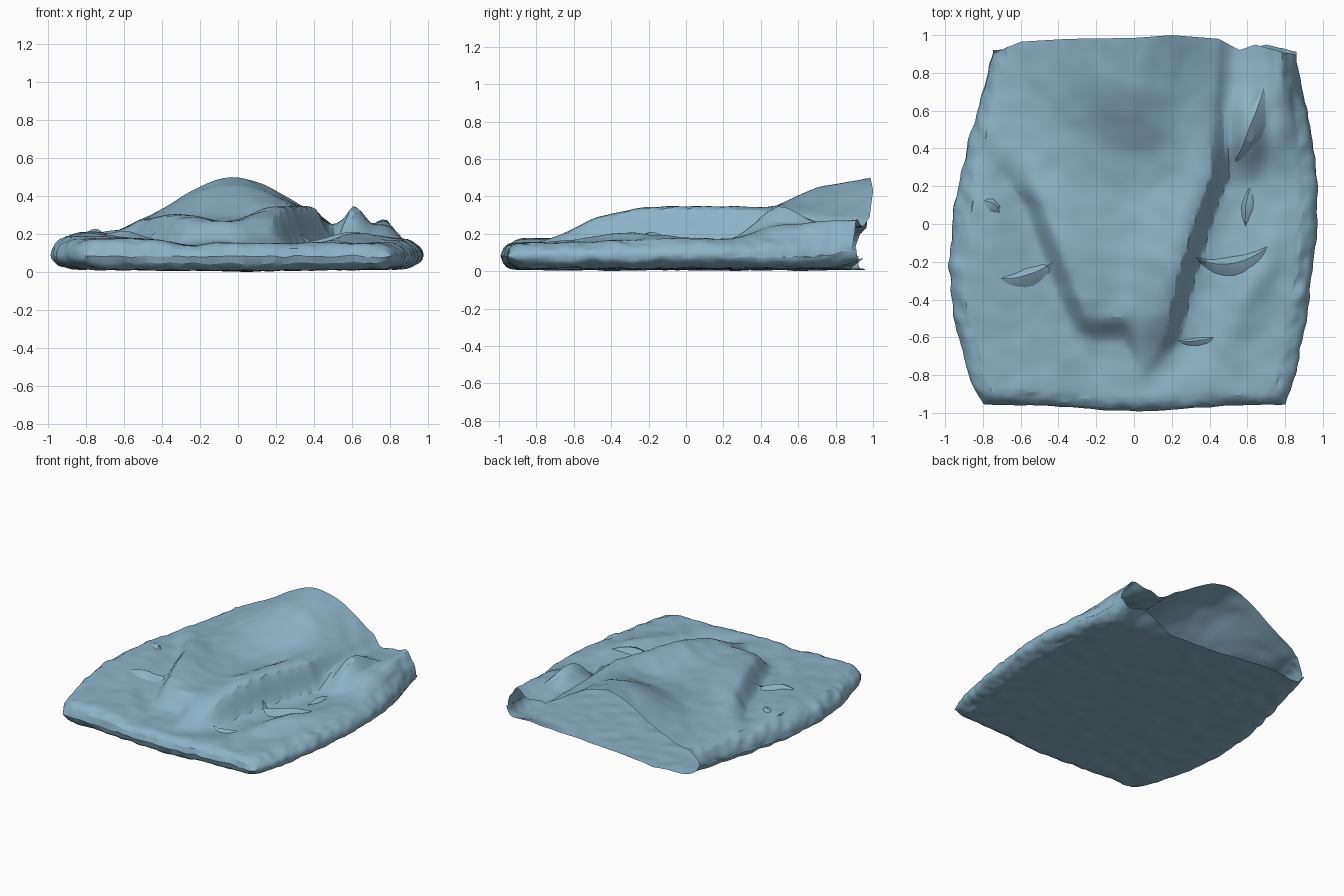
import bpy, bmesh, math, random
from mathutils import Vector, noise

if "Cube" in bpy.data.objects:
    bpy.data.objects.remove(bpy.data.objects["Cube"])

random.seed(3)


def smooth(a, b, t):
    t = max(0.0, min(1.0, (t - a) / (b - a)))
    return t * t * (3 - 2 * t)


def curve(points, t):
    """Piecewise-linear lookup through (t, value) points."""
    if t <= points[0][0]:
        return points[0][1]
    for (a, p), (b, q) in zip(points, points[1:]):
        if t <= b:
            return p + (q - p) * (t - a) / (b - a)
    return points[-1][1]


def bump(x, y, cx, cy, rx, ry, angle=0.0):
    c, s = math.cos(angle), math.sin(angle)
    dx, dy = x - cx, y - cy
    u, v = (dx * c + dy * s) / rx, (dy * c - dx * s) / ry
    return math.exp(-u * u - v * v)


# Bag outline and the edges of the raised centre, seen from above
LEFT = [(-.97, -.80), (-.85, -.86), (-.5, -.955), (-.2, -.98), (.1, -.95),
        (.4, -.89), (.6, -.835), (.95, -.745)]
RIGHT = [(-.97, .80), (-.8, .86), (-.4, .925), (0, .97), (.25, .97), (.55, .935), (.9, .86)]
TOP_BACK = [(-.75, .90), (-.6, .965), (-.35, .98), (0, .985), (.2, 1.0), (.45, .98), (.56, .92),
            (.64, .95), (.86, .89)]
BASE_BACK = [(-.75, .92), (-.4, .96), (0, .90), (.4, .87), (.7, .95), (.86, .91)]
WALL_L = [(-.7, -.18), (-.55, -.29), (-.2, -.43), (.1, -.54), (.4, -.74), (1, -.78)]
WALL_R = [(-.92, -.06), (-.75, .12), (-.6, .21), (-.3, .28), (0, .37), (.25, .46), (1, .51)]
RIDGE_R = [(-.9, .19), (-.7, .23), (-.6, .27), (-.4, .32), (-.2, .36), (.3, .36), (.6, .35), (1, .30)]
RIDGE_L = [(-.6, .25), (-.4, .30), (-.15, .32), (.1, .30), (.5, .24), (1, .22)]


def cloth_height(x, y):
    xl, xr = curve(WALL_L, y), curve(WALL_R, y)
    # Raised centre with a ridge along each side and a shallow trough
    zl, zr = curve(RIDGE_L, y), curve(RIDGE_R, y)
    mid = .245 + .025 * smooth(-.6, -.1, y) - .05 * smooth(-.6, -.85, y)
    plateau = mid
    plateau += (zl - mid) * math.exp(-((x - xl - .13) / .15) ** 2)
    plateau += (zr - mid) * math.exp(-((x - xr + .11) / .16) ** 2)
    # Billowing mouth
    rise = smooth(.3, .75, y + .3 * x) * .45 + max(0, min(1, (y - .2) / .78)) * .55
    lip = .205 + .305 * math.exp(-((x + .02) / .43) ** 2)
    plateau += (lip - plateau) * rise
    # Side flanks, sunken beside the walls and thinner at front right
    back_right = smooth(.2, .5, y) * smooth(.4, .5, x)
    flank = .165 + .02 * smooth(-.8, 0, y) + .022 * smooth(.1, -.6, x)
    flank -= .03 * math.exp(-((x - xr - .12) / .12) ** 2) * smooth(-.95, -.6, y) * (1 - back_right)
    flank -= .025 * math.exp(-((x - xl + .08) / .10) ** 2) * (1 - smooth(.2, .5, y))
    flank += .06 * back_right * (1 - smooth(.74, .9, x))
    flank += .06 * bump(x, y, .80, .95, .08, .40) + .085 * bump(x, y, .61, .50, .08, .22)
    flank += .04 * bump(x, y, .62, -.35, .09, .30, -.5) + .02 * bump(x, y, -.75, 0, .12, .4)
    steep = smooth(.1, .5, y)
    mask = smooth(xl - .05 - .02 * steep, xl + .07 + .2 * steep, x)
    mask *= 1 - smooth(xr - .06, xr + .05, x)
    # Front end: steep on the left, a long ramp on the right
    ramp = smooth(-.06, .06, x)
    mask *= smooth(-.64 - .24 * ramp, -.48 + .03 * ramp, y)
    return flank + (plateau - flank) * mask


def rim(d, r):
    d = max(0.0, min(1.0, d / r))
    return math.sqrt(1 - (1 - d) ** 2)


# One cloth bag: top and bottom sheets joined at both sides and the front
NU, NV = 110, 90
bm = bmesh.new()
for is_top in (True, False):
    rows = []
    for j in range(NV + 1):
        t = j / NV
        v = .6 * t + .4 * t * t * (2 - t)
        row = []
        for i in range(NU + 1):
            s = -1 + 2 * i / NU
            u = .55 * math.sin(s * math.pi / 2) + .45 * (s * 1.5 - .5 * s ** 3)
            y_guess = -.97 + 1.92 * v
            xl, xr = curve(LEFT, y_guess), curve(RIGHT, y_guess)
            x = (xl + xr) / 2 + u * (xr - xl) / 2
            back = curve(TOP_BACK if is_top or abs(s) == 1 else BASE_BACK, x)
            front = -.955 - .035 * math.exp(-(x / .4) ** 2)
            y = front + (back - front) * v
            f = rim(min(x - xl, xr - x), .12) * rim(y - front, .09)
            n = noise.noise(Vector((x * 9, y * 9, 3 if is_top else 8)))
            seam = .095 + .04 * smooth(.7, .92, y) * smooth(.4, .8, x)
            if is_top:
                z = seam + (cloth_height(x, y) + .007 * n - seam) * f
            else:
                curl = .05 * smooth(.76, .95, y) * math.exp(-((x - .68) / .16) ** 2)
                z = seam + (.02 + .012 * abs(x) + .009 * n + curl - seam) * f
            if f < .95:      # crumpled seam
                k = noise.noise_vector(Vector((x * 14, y * 14, z * 14))) * .010
                x, y, z = x + k.x, y + k.y * .5, z + k.z
            row.append(bm.verts.new((x, y, z)))
        rows.append(row)
    for j in range(NV):
        for i in range(NU):
            q = [rows[j][i], rows[j][i + 1], rows[j + 1][i + 1], rows[j + 1][i]]
            bm.faces.new(q if is_top else q[::-1])
bmesh.ops.remove_doubles(bm, verts=bm.verts[:], dist=.0004)
bmesh.ops.triangulate(bm, faces=bm.faces[:])

cloth = bpy.data.materials.new("blue_cloth")
cloth.diffuse_color = (.26, .45, .57, 1)
cloth.use_nodes = True
cloth.node_tree.nodes["Principled BSDF"].inputs["Base Color"].default_value = cloth.diffuse_color


def make_object(name, mesh_bm):
    mesh = bpy.data.meshes.new(name)
    mesh_bm.to_mesh(mesh)
    mesh_bm.free()
    mesh.materials.append(cloth)
    obj = bpy.data.objects.new(name, mesh)
    bpy.context.collection.objects.link(obj)
    return obj


bag = make_object("cloth_bag", bm)


# Small loose folds lying on the flanks: tapered, arched strips
def fold(name, path, width, lift):
    fb = bmesh.new()
    steps, prev = 9, None
    a, m, b = (Vector(p) for p in path)
    for k in range(steps):
        t = k / (steps - 1)
        p = a * (1 - t) ** 2 + m * 2 * t * (1 - t) + b * t * t
        d = (m - a) * (1 - t) + (b - m) * t
        side = Vector((-d.y, d.x)).normalized()
        w = width * (math.sin(math.pi * t) + .06)
        ring = []
        for c, h in ((-1, -.1), (-.3, .6), (.3, 1), (1, -.1)):
            q = p + side * w * c + Vector((random.uniform(-.004, .004), 0))
            z = cloth_height(q.x, q.y) + lift * h * math.sin(math.pi * t)
            ring.append(fb.verts.new((q.x, q.y, z)))
        if prev:
            for n in range(3):
                fb.faces.new((prev[n], prev[n + 1], ring[n + 1], ring[n]))
        prev = ring
    return make_object(name, fb)


folds = [
    fold("fold_right_back", ((.54, .33), (.63, .45), (.69, .72)), .06, .03),
    fold("fold_right_middle", ((.33, -.18), (.52, -.30), (.71, -.12)), .05, .045),
    fold("fold_right_front", ((.23, -.62), (.33, -.64), (.43, -.60)), .02, .02),
    fold("fold_right_small", ((.59, -.02), (.60, .10), (.62, .20)), .03, .025),
    fold("fold_left_middle", ((-.70, -.29), (-.54, -.32), (-.43, -.20)), .05, .035),
    fold("fold_left_small", ((-.80, .12), (-.75, .11), (-.71, .06)), .03, .02),
]

# Sit the bag on the floor and shade gently, keeping creases
lowest = min(v.co.z for v in bag.data.vertices)
for obj in [bag] + folds:
    for vert in obj.data.vertices:
        vert.co.z -= lowest
    bpy.ops.object.select_all(action='DESELECT')
    obj.select_set(True)
    bpy.context.view_layer.objects.active = obj
    bpy.ops.object.shade_smooth_by_angle(angle=math.radians(22))
